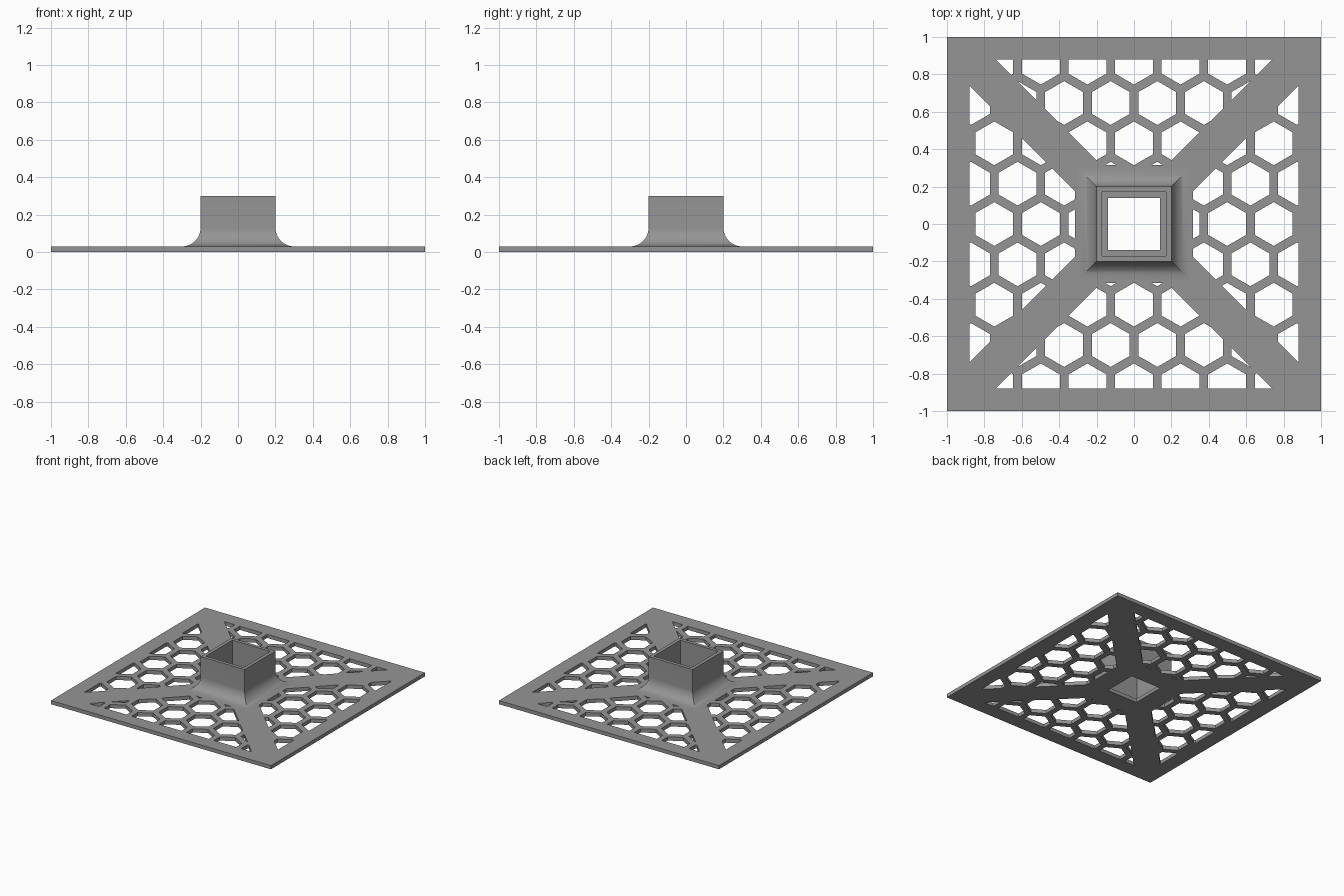
import bpy, bmesh, math
from mathutils import Vector

if "Cube" in bpy.data.objects:
    bpy.data.objects.remove(bpy.data.objects["Cube"])

THICK = 0.03      # plate thickness
PITCH = 0.249     # honeycomb spacing
HEX_R = 0.117     # cell corner radius
RIM = 0.88        # inner edge of the outer frame
HUB = 0.315       # solid square around the socket
ARM = 0.141       # diagonal arm half width, measured along an axis
HOLE = 0.14       # through hole half width

grey = bpy.data.materials.new("grey")
grey.diffuse_color = (0.3, 0.3, 0.3, 1)
grey.use_nodes = True
grey.node_tree.nodes["Principled BSDF"].inputs["Base Color"].default_value = grey.diffuse_color


def clip(poly, normal, limit):
    """Keep the part of a convex polygon where p . normal <= limit."""
    out = []
    for a, b in zip(poly, poly[1:] + poly[:1]):
        da, db = a.dot(normal) - limit, b.dot(normal) - limit
        if da <= 0:
            out.append(a)
        if da * db < 0:
            out.append(a.lerp(b, da / (da - db)))
    return out


def area(poly):
    return abs(sum(a.cross(b) for a, b in zip(poly, poly[1:] + poly[:1]))) / 2


def square(r):
    return [Vector(p) for p in ((-r, -r), (r, -r), (r, r), (-r, r))]


# Honeycomb cells trimmed to the four panels between the arms
outlines = [square(1), square(HOLE)]
for row in range(-5, 6):
    for col in range(-5, 6):
        centre = Vector(((col + 0.5 * (row % 2)) * PITCH, row * PITCH * math.sqrt(3) / 2))
        cell = [centre + HEX_R * Vector((math.sin(k * math.pi / 3), math.cos(k * math.pi / 3)))
                for k in range(6)]
        for out_dir in ((1, 0), (0, 1), (-1, 0), (0, -1)):
            n = Vector(out_dir)
            t = Vector((-n.y, n.x))
            piece = cell
            for normal, limit in ((n, RIM), (-n, -HUB), (t - n, -ARM), (-t - n, -ARM)):
                piece = clip(piece, normal, limit)
            if len(piece) > 2 and area(piece) > 1e-5:
                outlines.append(piece)

# Perforated base plate: filled flat outline with thickness
curve = bpy.data.curves.new("base_plate", 'CURVE')
curve.dimensions = '2D'
curve.fill_mode = 'BOTH'
curve.extrude = THICK / 2
for outline in outlines:
    spline = curve.splines.new('POLY')
    spline.points.add(len(outline) - 1)
    for point, p in zip(spline.points, outline):
        point.co = (p.x, p.y, 0, 1)
    spline.use_cyclic_u = True
curve.materials.append(grey)
plate = bpy.data.objects.new("base_plate", curve)
plate.location.z = THICK / 2
bpy.context.collection.objects.link(plate)
bpy.context.view_layer.objects.active = plate
plate.select_set(True)
bpy.ops.object.convert(target='MESH')
plate = bpy.context.view_layer.objects.active
bm = bmesh.new()
bm.from_mesh(plate.data)
bmesh.ops.remove_doubles(bm, verts=bm.verts, dist=1e-5)
bmesh.ops.recalc_face_normals(bm, faces=bm.faces)
for f in bm.faces:
    f.smooth = False
bm.to_mesh(plate.data)
bm.free()
plate.select_set(False)

# Square socket with a flared, mitred foot: (half width, height) profile
FLARE = 0.1
profile = []
for i in range(13):
    a = math.pi / 2 * i / 12
    profile.append((0.2 + FLARE * (1 - math.sin(a)), THICK + FLARE * (1 - math.cos(a))))
profile += [(0.2, 0.3), (0.172, 0.3), (0.172, THICK)]
bm = bmesh.new()
rings = [[bm.verts.new((p.x, p.y, z)) for p in square(r)] for r, z in profile]
for low, high in zip(rings, rings[1:]):
    for k in range(4):
        j = (k + 1) % 4
        bm.faces.new((low[k], low[j], high[j], high[k]))
mesh = bpy.data.meshes.new("socket")
bm.to_mesh(mesh)
bm.free()
mesh.materials.append(grey)
socket = bpy.data.objects.new("socket", mesh)
bpy.context.collection.objects.link(socket)
bpy.context.view_layer.objects.active = socket
socket.select_set(True)
bpy.ops.object.shade_smooth_by_angle(angle=math.radians(30))
